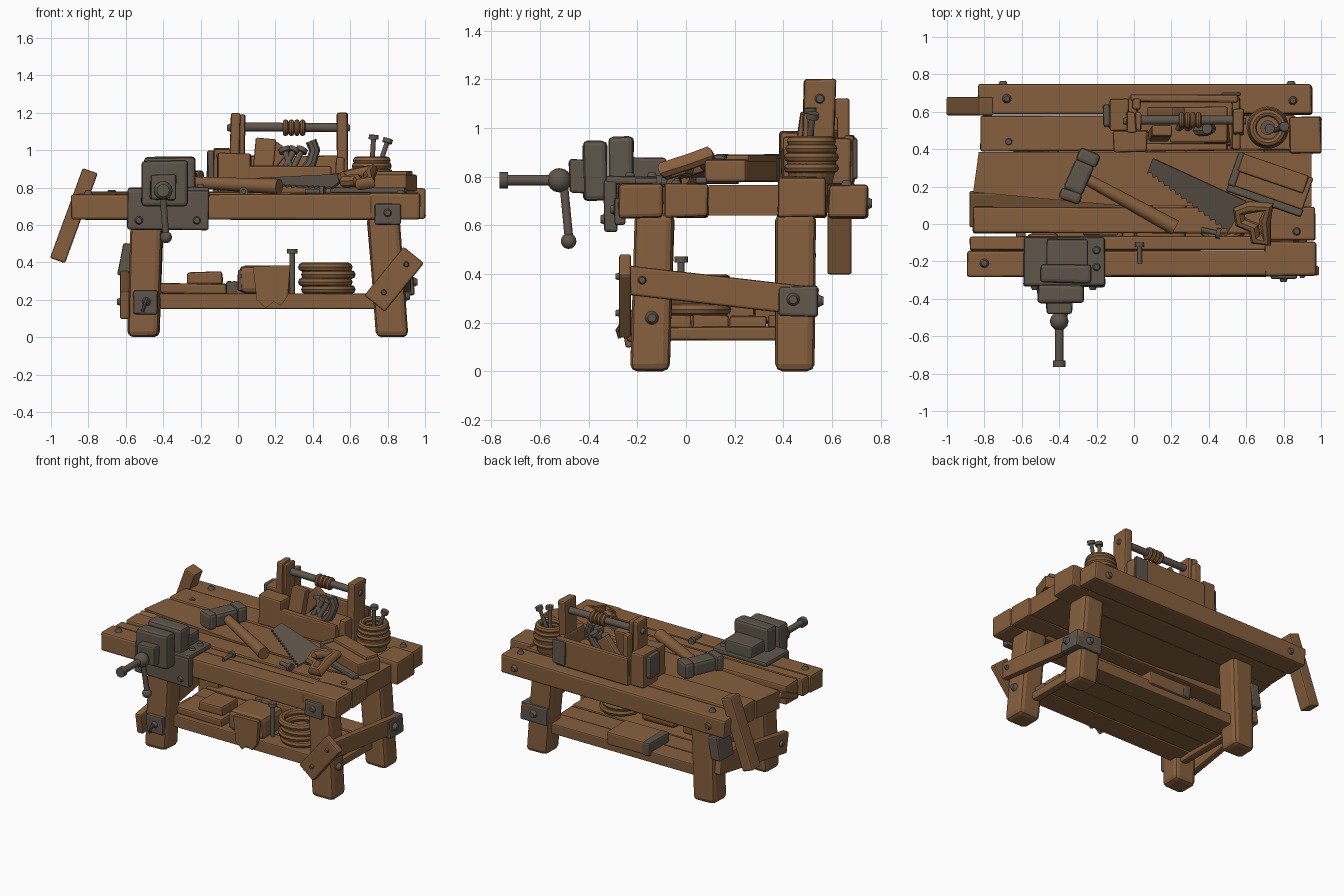
import bpy, bmesh, math, random
from mathutils import Vector, Matrix

random.seed(4)
default = bpy.data.objects.get("Cube")
if default:
    bpy.data.objects.remove(default, do_unlink=True)


def material(name, rgb):
    mat = bpy.data.materials.new(name)
    mat.use_nodes = True
    mat.diffuse_color = (*rgb, 1)
    mat.node_tree.nodes["Principled BSDF"].inputs["Base Color"].default_value = (*rgb, 1)
    return mat


wood = material("brown wood", (.235, .114, .046))
metal = material("dull iron", (.114, .092, .07))
X, Y, Z = Vector((1, 0, 0)), Vector((0, 1, 0)), Vector((0, 0, 1))


def finish(name, bm, mat, bevel=0, smooth=False):
    bmesh.ops.recalc_face_normals(bm, faces=bm.faces)
    mesh = bpy.data.meshes.new(name)
    bm.to_mesh(mesh)
    bm.free()
    mesh.materials.append(mat)
    if smooth:
        mesh.polygons.foreach_set("use_smooth", [True] * len(mesh.polygons))
        mesh.set_sharp_from_angle(angle=math.radians(40))
    obj = bpy.data.objects.new(name, mesh)
    bpy.context.scene.collection.objects.link(obj)
    if bevel:
        mod = obj.modifiers.new("worn edges", "BEVEL")
        mod.width, mod.segments, mod.limit_method = bevel, 2, "ANGLE"
    return obj


def block(name, mat, x, y, z, top=(0, 0), bevel=.012, rough=.005):
    """Box from ranges; top shifts the upper face, rough makes it hand hewn."""
    bm = bmesh.new()
    bmesh.ops.create_cube(bm, size=1)
    for v in bm.verts:
        up = v.co.z > 0
        v.co = Vector((x[v.co.x > 0], y[v.co.y > 0], z[up]))
        v.co += Vector((top[0] * up, top[1] * up, 0))
        v.co += Vector([random.uniform(-rough, rough) for _ in range(3)])
        v.co.z = max(v.co.z, 0)
    return finish(name, bm, mat, bevel)


def bar(name, mat, start, end, width, thick, face=Y, bevel=.01):
    """Board between two points whose broad side looks along face."""
    a, b = Vector(start), Vector(end)
    d = (b - a).normalized()
    n = (face - d * face.dot(d)).normalized()
    w = d.cross(n)
    frame = Matrix((w, n, d)).transposed()
    bm = bmesh.new()
    bmesh.ops.create_cube(bm, size=1)
    for v in bm.verts:
        size = Vector((v.co.x * width, v.co.y * thick, v.co.z * (b - a).length))
        v.co = (a + b) / 2 + frame @ size
    return finish(name, bm, mat, bevel)


def rod(name, mat, start, end, r, r2=None, sides=12):
    a, b = Vector(start), Vector(end)
    bm = bmesh.new()
    bmesh.ops.create_cone(bm, cap_ends=True, segments=sides, radius1=r,
                          radius2=r if r2 is None else r2, depth=(b - a).length)
    turn = Z.rotation_difference(b - a).to_matrix().to_4x4()
    bm.transform(Matrix.Translation((a + b) / 2) @ turn)
    return finish(name, bm, mat, smooth=True)


def ball(name, at, r):
    bm = bmesh.new()
    bmesh.ops.create_uvsphere(bm, u_segments=12, v_segments=8, radius=r)
    bm.transform(Matrix.Translation(at))
    return finish(name, bm, metal, smooth=True)


def bolt(name, at, axis, r=.025):
    at = Vector(at)
    rod(name, metal, at - axis * .01, at + axis * .014, r, r * .6)


def nail(name, start, end, r=.012):
    a, b = Vector(start), Vector(end)
    d = (b - a).normalized()
    rod(name, metal, a, b, r)
    rod(name + "_head", metal, b - d * .012, b + d * .012, r * 2)


def tube(name, mat, points, r, closed=False):
    curve = bpy.data.curves.new(name, "CURVE")
    curve.dimensions, curve.bevel_depth, curve.bevel_resolution = "3D", r, 2
    curve.use_fill_caps = True
    spline = curve.splines.new("POLY")
    spline.points.add(len(points) - 1)
    for p, co in zip(spline.points, points):
        p.co = (*co, 1)
    spline.use_cyclic_u = closed
    helper = bpy.data.objects.new(name, curve)
    bm = bmesh.new()
    bpy.context.scene.collection.objects.link(helper)
    bm.from_mesh(helper.evaluated_get(bpy.context.evaluated_depsgraph_get()).to_mesh())
    bpy.data.objects.remove(helper, do_unlink=True)
    return finish(name, bm, mat, smooth=True)


def ring(center, r, axis=Z, count=24):
    turn = Z.rotation_difference(axis)
    step = math.tau / count
    return [Vector(center) + turn @ Vector((r * math.cos(i * step), r * math.sin(i * step), 0))
            for i in range(count)]


def sheet(name, mat, points, thick):
    """Solid plate from an outline of points."""
    bm = bmesh.new()
    face = bm.faces.new([bm.verts.new(p) for p in points])
    face.normal_update()
    shift = face.normal * thick
    for v in bmesh.ops.extrude_face_region(bm, geom=[face])["geom"]:
        if isinstance(v, bmesh.types.BMVert):
            v.co += shift
    return finish(name, bm, mat)


# Bench top
deck = (.63, .765)
block("front_beam", wood, (-.89, .72), (-.28, -.143), deck, bevel=.014)
block("front_inner_plank", wood, (-.88, .72), (-.14, -.066), deck)
block("front_end_block", wood, (.7, .975), (-.28, -.092), (.63, .775), bevel=.016)
block("narrow_plank", wood, (-.86, .72), (-.05, .088), (.635, .765))
block("narrow_end_block", wood, (.69, .97), (-.085, .088), (.635, .77))
block("back_plank", wood, (-.82, .86), (.39, .58), (.635, .775))
block("back_end_block", wood, (.83, 1), (.375, .57), (.635, .8))
block("back_beam", wood, (-.83, .95), (.585, .745), deck, bevel=.014)
outline = [(-.83, .385), (.95, .385), (.95, .092), (-.1, .1), (-.86, .17)]
sheet("wide_plank", wood, [(px, py, .765) for px, py in outline], .125)
bar("warped_plank", wood, (-.88, .08, .7), (.1, .08, .69), .2, .04, face=Z - Y * .4)

# Legs and plates
for side, x, lean in (("right", (-.59, -.42), .02), ("left", (.74, .91), -.05)):
    block(side + "_front_leg", wood, x, (-.23, -.07), (0, .65), (lean, .02), bevel=.03)
    block(side + "_back_leg", wood, x, (.37, .53), (0, .65), (lean, 0), bevel=.03)
block("right_foot_plate", metal, (-.56, -.43), (-.245, -.2), (.12, .25), rough=.003)
bolt("right_foot_bolt", (-.49, -.25, .19), -Y)
tube("foot_hook", metal, [(-.49, -.26, .2), (-.5, -.28, .17), (-.51, -.27, .14)], .01)
block("left_corner_plate", metal, (.73, .87), (-.295, -.25), (.6, .715), rough=.003)
bolt("left_corner_bolt", (.8, -.297, .665), -Y)
block("back_leg_plate", metal, (.73, .945), (.38, .545), (.225, .35), (-.01, 0), rough=.004)
for at, axis in (((.945, .44, .295), X), ((.83, .55, .29), Y), ((.905, -.14, .22), X)):
    bolt("leg_bolt", at, axis, .028)

# Braces
bar("left_side_brace", wood, (.9, -.24, .375), (.9, .54, .285), .12, .05, X)
bolt("left_brace_bolt", (.928, -.18, .375), X, .02)
bar("front_diagonal_brace", wood, (.73, -.25, .18), (.94, -.25, .44), .14, .05)
for x, z in ((.78, .24), (.9, .39)):
    bolt("diagonal_bolt", (x, -.276, z), -Y, .018)
bar("right_side_brace", wood, (-.605, -.26, .17), (-.605, .5, .3), .15, .05, X)
block("right_brace_plate", metal, (-.645, -.57), (.37, .53), (.33, .5), (.03, 0))
bolt("right_brace_bolt", (-.632, -.18, .19), -X)
bar("hanging_board", wood, (-.965, .63, .41), (-.79, .63, .89), .085, .1)

# Bolts through the top
for x, y in ((-.68, .67), (.85, .66), (-.8, -.21), (.87, -.04), (-.67, .44)):
    bolt("deck_bolt", (x, y, .772), Z)
for x in (-.7, .84):
    bolt("back_bolt", (x, .75, .69), Y, .028)
nail("loose_nail", (.03, -.21, .78), (.03, -.11, .78))
nail("loose_screw", (.36, -.03, .78), (.45, -.05, .78), .014)

# Lower shelf
for i in range(4):
    y = -.13 + i * .155
    block("shelf_board", wood, (-.5, .78), (y, y + .148), (.155, .23), bevel=.008)
for x in (-.48, .78):
    block("shelf_bearer", wood, (x - .03, x + .03), (-.1, .45), (.13, .18))
block("shelf_plank_stack", wood, (-.42, -.06), (-.1, .12), (.23, .285))
block("shelf_book", wood, (-.27, -.08), (-.06, .12), (.287, .35))
block("shelf_back_box", wood, (-.02, .28), (.28, .5), (.2, .3))
block("shelf_box_band", metal, (-.06, .0), (.275, .505), (.2, .3))
block("sack", wood, (.01, .28), (-.12, .12), (.23, .38), bevel=.03)
block("sack_patch", metal, (0, .06), (-.11, .03), (.25, .36))
flap = [(.08, .38), (.28, .385), (.265, .22), (.23, .17), (.19, .19), (.15, .155), (.1, .2)]
sheet("sack_flap", wood, [(x, -.14, z) for x, z in flap], -.03)
nail("shelf_spike", (.29, -.02, .23), (.29, -.02, .46), .014)
for i in range(4):
    tube("rope_loop", wood, ring((.475 + .008 * (-1) ** i, .04, .255 + i * .04), .122), .024, True)

# Vise
block("vise_base", metal, (-.59, -.155), (-.335, -.285), (.575, .785))
block("vise_saddle", metal, (-.59, -.155), (-.33, -.07), (.765, .8))
block("vise_slide", metal, (-.47, -.25), (-.31, -.08), (.78, .88))
block("vise_back_jaw", metal, (-.5, -.23), (-.315, -.215), (.7, .965), bevel=.02)
block("vise_front_jaw", metal, (-.515, -.27), (-.42, -.325), (.7, .945), bevel=.02)
block("vise_nut_plate", metal, (-.47, -.33), (-.48, -.41), (.735, .87))
rod("vise_screw", metal, (-.4, -.74, .785), (-.4, -.4, .785), .022)
ball("vise_collar", (-.4, -.52, .785), .05)
rod("vise_end_cap", metal, (-.4, -.765, .785), (-.4, -.73, .785), .034)
rod("vise_handle", metal, (-.405, -.505, .8), (-.385, -.48, .54), .018)
ball("vise_handle_knob", (-.385, -.482, .535), .032)
for x in (-.53, -.22):
    bolt("vise_bolt", (x, -.338, .625), -Y)
for y in (-.14, -.23):
    bolt("vise_top_bolt", (-.2, y, .802), Z)

# Hammer
rod("hammer_handle", wood, (.22, -.02, .805), (-.29, .26, .83), .042, .03)
bar("hammer_head", metal, (-.33, .17, .835), (-.26, .33, .835), .11, .1, Z, .02)
for start, end in (((-.35, .12, .835), (-.33, .18, .835)), ((-.26, .32, .835), (-.23, .39, .835))):
    bar("hammer_face", metal, start, end, .12, .115, Z, .02)


# Saw, lying with its back edge raised
def lean(x, y):
    return Vector((x, y, .8 + .2 * (x - .5) + .33 * (y + .05)))


blade = [lean(.07, .27), lean(.1, .35), lean(.6, .12)]
heel, tip, teeth = lean(.5, -.05), blade[0], 14
for i in range(teeth):
    blade += [heel.lerp(tip, i / teeth), heel.lerp(tip, (i + .5) / teeth) + Vector((.008, .016, .006))]
sheet("saw_blade", metal, blade, .012)
grip = [(.56, .07), (.62, .09), (.72, .09), (.7, .02), (.71, -.09), (.65, -.08), (.64, -.02), (.57, .01)]
tube("saw_handle", wood, [lean(x, y) for x, y in grip], .034, True)

# Wooden plane
bar("plane_body", wood, (.53, .3, .825), (.93, .16, .825), .18, .09, Z)
bar("plane_band", metal, (.53, .3, .827), (.57, .286, .827), .19, .1, Z)
bar("plane_cap", wood, (.57, .33, .875), (.92, .21, .875), .1, .03, Z)
bar("plane_iron", metal, (.5, .2, .785), (.9, .06, .785), .05, .03, Z)

# Tool crate
block("crate_front", wood, (.05, .5), (.39, .43), (.77, .915))
block("crate_back", wood, (-.02, .56), (.65, .69), (.77, .97))
block("crate_floor", wood, (0, .55), (.42, .66), (.765, .81))
for x in (-.03, .52):
    block("crate_side", wood, (x, x + .05), (.4, .68), (.77, .96))
block("crate_corner_block", wood, (-.11, .07), (.385, .5), (.77, .985))
block("crate_outer_block", wood, (-.13, -.03), (.5, .67), (.77, 1.01))
block("crate_outer_plate", metal, (-.165, -.125), (.52, .64), (.84, 1))
block("crate_back_plate", metal, (.47, .57), (.685, .7), (.79, .96))
block("right_post", wood, (-.05, .0), (.49, .6), (.77, 1.2), (.01, 0))
block("right_post_liner", wood, (.0, .035), (.5, .6), (.77, 1.19), (.005, 0))
block("right_post_brace", wood, (-.01, .035), (.61, .67), (.77, 1.12))
block("left_post", wood, (.53, .585), (.47, .6), (.77, 1.2), (0, .015))
bolt("left_post_bolt", (.585, .55, 1.12), X)
bolt("right_post_bolt", (-.045, .55, 1.12), -X)
rod("crate_rod", metal, (-.02, .555, 1.125), (.56, .555, 1.12), .024)
for i in range(4):
    tube("rod_wrap", wood, ring((.255 + i * .03, .555, 1.12), .03, X, 14), .015, True)
bar("crate_wedge", wood, (.13, .47, .85), (.15, .5, 1.06), .11, .06)
bar("crate_slat", wood, (.1, .6, .85), (.24, .6, 1.02), .09, .05)
tube("crate_hook", metal, [(.33, .5, .86), (.39, .5, .93), (.41, .51, 1), (.39, .51, 1.05)], .03)
for x, end in ((.22, .3), (.3, .25), (.27, .34)):
    nail("crate_tool", (x, .5, .85), (end, .55, 1), .016)
block("crate_scraps", wood, (.2, .5), (.45, .63), (.8, .89), rough=.02)

# Nail bucket with an open mouth
hub = Vector((.715, .515, 0))
rod("bucket_foot", wood, hub + Z * .77, hub + Z * .83, .085, .1, 20)
rod("bucket_belly", wood, hub + Z * .83, hub + Z * .89, .1, .1, 20)
for z, r in ((.835, .092), (.88, .092), (.915, .086), (.945, .08)):
    tube("bucket_hoop", wood, ring(hub + Z * z, r), .021, True)
rod("bucket_filling", metal, hub + Z * .88, hub + Z * .91, .04)
nail("bucket_nail", hub + Z * .9, (.725, .51, 1.07), .013)
nail("bucket_nail", (.75, .5, .9), (.8, .52, 1.05), .013)
